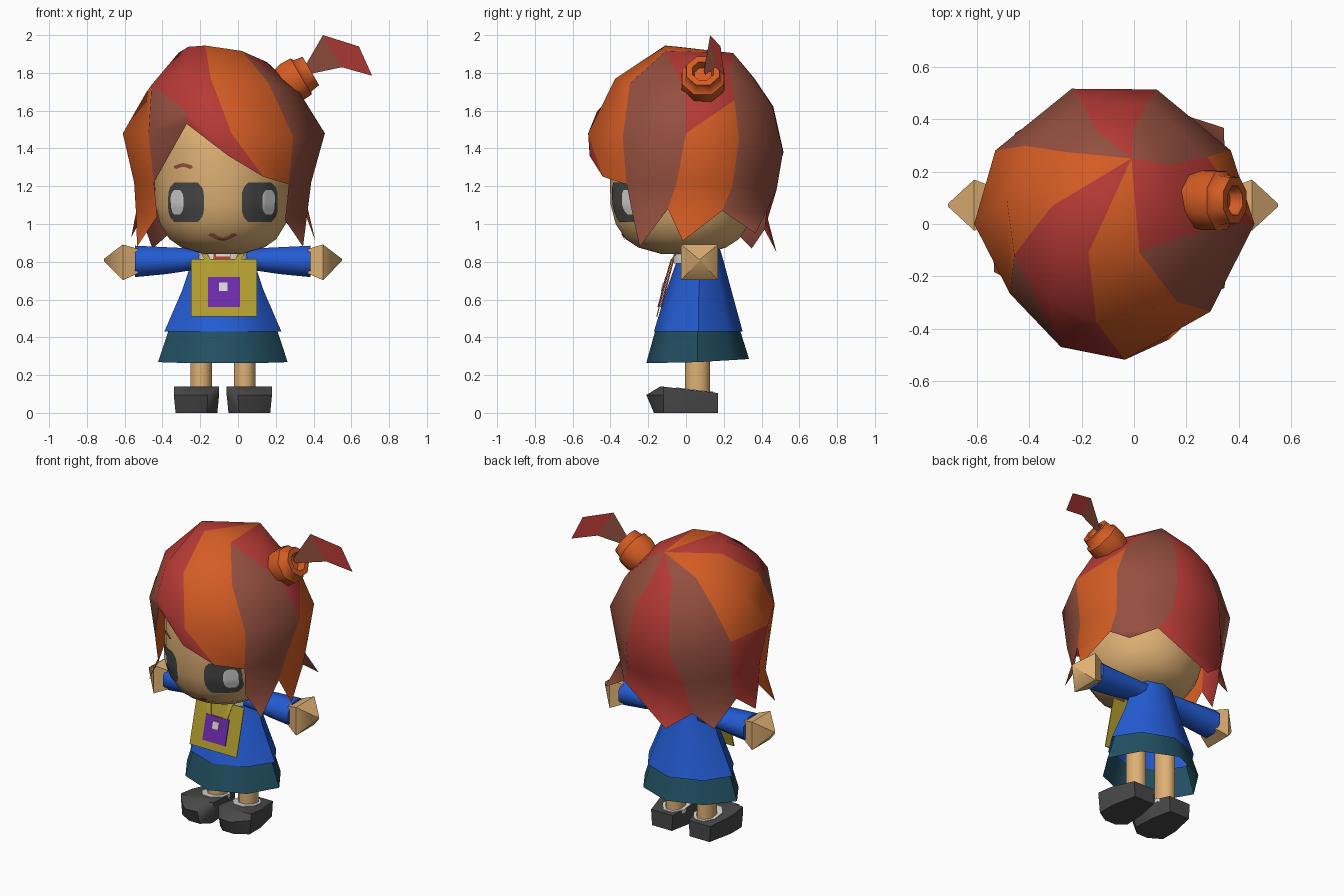
import bpy, math
from mathutils import Vector
from mathutils.bvhtree import BVHTree

if "Cube" in bpy.data.objects:
    bpy.data.objects.remove(bpy.data.objects["Cube"])

CX = -0.08  # body centre line


def lin(c):
    return tuple((v / 255 / 12.92) if v < 11 else ((v / 255 + 0.055) / 1.055) ** 2.4 for v in c) + (1,)


MATS = {}
for mat_name, rgb in dict(orange=(212, 92, 36), red=(182, 58, 53), brown=(148, 79, 63), skin=(222, 176, 116),
                          blue=(36, 92, 212), teal=(34, 80, 98), mustard=(178, 158, 48),
                          purple=(110, 44, 172), charcoal=(72, 72, 72), white=(215, 215, 215)).items():
    MATS[mat_name] = bpy.data.materials.new(mat_name)
    MATS[mat_name].diffuse_color = lin(rgb)


def make(name, verts, faces, mats, idx=None, angle=60):
    me = bpy.data.meshes.new(name)
    me.from_pydata([tuple(v) for v in verts], [], faces)
    for m in mats:
        me.materials.append(MATS[m])
    if idx:
        for p, i in zip(me.polygons, idx):
            p.material_index = i
    ob = bpy.data.objects.new(name, me)
    bpy.context.collection.objects.link(ob)
    bpy.ops.object.select_all(action='DESELECT')
    ob.select_set(True)
    bpy.context.view_layer.objects.active = ob
    bpy.ops.object.mode_set(mode='EDIT')
    bpy.ops.mesh.select_all(action='SELECT')
    bpy.ops.mesh.normals_make_consistent(inside=False)
    bpy.ops.object.mode_set(mode='OBJECT')
    bpy.ops.object.shade_smooth_by_angle(angle=math.radians(angle))
    return ob


def loft(name, rings, mat, caps=(True, True), angle=60):
    n = len(rings[0])
    verts = [p for r in rings for p in r]
    faces = [(i * n + j, i * n + (j + 1) % n, (i + 1) * n + (j + 1) % n, (i + 1) * n + j)
             for i in range(len(rings) - 1) for j in range(n)]
    if caps[0]:
        faces.append(tuple(range(n)))
    if caps[1]:
        faces.append(tuple(range(len(verts) - n, len(verts))))
    return make(name, verts, faces, [mat], angle=angle)


def ring(c, axis, ra, rb, n, phase=0.5, diag=1.0):
    """Ellipse of n points around an axis; diag shrinks every second point."""
    w = Vector(axis).normalized()
    u = Vector((1, 0, 0)) if abs(w.z) > 0.9 else w.cross(Vector((0, 0, 1))).normalized()
    v = w.cross(u)
    return [Vector(c) + (u * ra * math.cos(a) + v * rb * math.sin(a)) * k
            for a, k in (((j + phase) * 2 * math.pi / n, diag if j % 2 else 1) for j in range(n))]


UP = (0, 0, 1)

# head
head = loft("head", [ring((CX, -0.02, z), UP, r, r * 1.06, 24) for z, r in
            ((0.84, 0.10), (0.875, 0.22), (0.92, 0.285), (1.0, 0.335), (1.1, 0.36), (1.22, 0.365),
             (1.4, 0.365), (1.53, 0.34), (1.65, 0.25), (1.73, 0.1))], "skin")
skull = BVHTree.FromPolygons([v.co for v in head.data.vertices], [p.vertices[:] for p in head.data.polygons])


def decal(name, cx, cz, w, h, mat, bend=0.0, lift=0.006, cut=0.35, n=8):
    """Thin patch wrapped on the face."""
    verts = []
    for i in range(n + 1):
        v = i / n * 2 - 1
        for j in range(n + 1):
            u = j / n * 2 - 1
            x, z = cx + u * w / 2 * (1 - cut * v ** 4), cz + v * h / 2 + bend * u * u
            hit = skull.ray_cast(Vector((x, -2, z)), Vector((0, 1, 0)))[0]
            verts.append((x, hit.y - lift, z))
    k = n + 1
    make(name, verts, [(i * k + j, i * k + j + 1, i * k + k + j + 1, i * k + k + j)
                       for i in range(n) for j in range(n)], [mat])


# face details
for s, side in ((-1, "left"), (1, "right")):
    decal(side + "_eye", CX + s * 0.195, 1.115, 0.19, 0.21, "charcoal")
    decal(side + "_eye_shine", CX + s * 0.243, 1.115, 0.068, 0.13, "white", lift=0.012, cut=0.55)
    decal(side + "_eyebrow", CX + s * 0.21, 1.312, 0.10, 0.02, "brown", bend=-0.01)
decal("mouth", CX, 0.92, 0.15, 0.018, "brown", bend=0.022)

# hair: ten strands swirling from the crown
AZ = (5, 48, 90, 122, 162, 197, 238, 270, 304, 337)
AZ_D = (26, 48, 84, 120, 160, 206, 240, 270, 304, 337)
AZ_E = (26, 50, 78, 114, 150, 212, 246, 270, 304, 337)


def hair_ring(cy, rx, ry, zf, zb, swirl):
    pts = []
    for a in AZ:
        t = math.radians(a)
        f = (1 + math.cos(t)) / 2
        t -= math.radians(swirl) * f
        pts.append(Vector((CX + rx * math.sin(t), cy - ry * math.cos(t), zb + (zf - zb) * f)))
    return pts


def hair_row(az, radii, heights):
    return [Vector((CX + r * math.sin(math.radians(a)), -r * math.cos(math.radians(a)), z))
            for a, r, z in zip(az, radii, heights)]


rows = [hair_ring(0.12, 0.24, 0.25, 1.945, 1.77, 28), hair_ring(0.05, 0.41, 0.43, 1.77, 1.62, 14),
        hair_row(AZ, [0.52, 0.50, 0.54, 0.53, 0.54, 0.54, 0.53, 0.53, 0.475, 0.51],
                 [1.48, 1.46, 1.48, 1.45, 1.38, 1.38, 1.45, 1.48, 1.48, 1.60]),
        hair_row(AZ_D, [0.49, 0.47, 0.47, 0.49, 0.51, 0.51, 0.49, 0.47, 0.44, 0.49],
                 [1.25, 1.21, 1.22, 1.2, 1.18, 1.18, 1.2, 1.22, 1.22, 1.53]),
        hair_row(AZ_E, [0.5, 0.43, 0.46, 0.47, 0.49, 0.49, 0.47, 0.46, 0.42, 0.5],
                 [1.3, 1.02, 1.08, 1.07, 1.06, 0.97, 1.03, 1.06, 1.04, 1.5])]
COLOURS = ("ORRBRBOORR", "OBRBRBOORR", "OBOBRBOOBR", "OBOBRBROBR", "OBOBRBROBR")
# loose tips: strand -> azimuth, height, radius
TIPS = {1: (60, 0.88, 0.49), 2: (88, 0.91, 0.49), 3: (131, 0.95, 0.56), 4: (192, 0.85, 0.49),
        5: (227, 0.87, 0.51), 6: (262, 0.93, 0.49), 7: (292, 0.88, 0.49)}
# cells cut in two colours along a diagonal: (row, strand) -> corner triples
FALL, RISE = ((0, 1, 2), (0, 2, 3)), ((0, 1, 3), (1, 2, 3))
SPLIT = {(1, 1): (FALL, "BR"), (2, 8): (FALL, "BR"), (2, 2): (RISE, "RO")}
verts = [Vector((-0.01, 0.25, 1.905))] + [p for r in rows for p in r]
fringe = len(verts)
verts.append(Vector((-0.05, -0.51, 1.36)))
faces, cols = [], []
for j in range(10):
    k = (j + 1) % 10
    for i in range(5):
        lo, hi = 1 + i * 10, 1 + (i - 1) * 10
        quad = (hi + j, lo + j, lo + k, hi + k)
        if i == 0:
            new = [(0, lo + j, lo + k)]
        elif (i, j) in SPLIT:
            tris, cc = SPLIT[i, j]
            faces += [tuple(quad[q] for q in t) for t in tris]
            cols += list(cc)
            continue
        elif (i, j) == (3, 9):
            new = [(hi + j, lo + j, fringe), (hi + j, fringe, hi + k), (hi + k, fringe, lo + k)]
        elif i < 4:
            new = [quad]
        elif j in TIPS:
            a, z, r = TIPS[j]
            a = math.radians(a)
            verts.append(Vector((CX + r * math.sin(a), -r * math.cos(a), z)))
            new = [quad, (lo + j, len(verts) - 1, lo + k)]
        else:
            continue
        faces += new
        cols += [COLOURS[i][j]] * len(new)
used = sorted({v for f in faces for v in f})
remap = {v: i for i, v in enumerate(used)}
make("hair", [verts[v] for v in used], [tuple(remap[v] for v in f) for f in faces],
     ["orange", "red", "brown"], ["ORB".index(c) for c in cols])

# hair bun with a ribbon-like tuft
ax = Vector((0.86, 0, 0.5)).normalized()
base = Vector((0.23, 0.09, 1.72))
loft("hair_bun", [ring(base + ax * d, ax, r, r, 8) for d, r in
                  ((0, 0.105), (0.06, 0.123), (0.12, 0.12), (0.13, 0.103), (0.18, 0.094), (0.18, 0.06), (0.13, 0.05))],
     "orange", angle=50)
tuft = [(x, 0.09 + (x - 0.32) * 0.29, z) for x, z in
        ((0.34, 1.81), (0.45, 2.0), (0.55, 1.83), (0.64, 1.94), (0.71, 1.785), (0.36, 1.79))]
make("hair_tuft", tuft, [(0, 5, 2, 1), (1, 2, 4, 3)], ["brown", "red"], [0, 1])

# clothes
loft("tunic", [ring((CX, y, z), UP, rx, ry, 8, 0, 0.95) for z, y, rx, ry in
               ((0.43, 0.065, 0.31, 0.235), (0.65, 0.068, 0.215, 0.172), (0.80, 0.075, 0.165, 0.125),
                (0.885, 0.085, 0.14, 0.09))], "blue", (False, True))
skirt_low = ring((CX, 0.062, 0.265), UP, 0.343, 0.272, 8, 0, 0.94)
for p in skirt_low:
    p.z += max(0, p.y) * 0.06
loft("skirt", [skirt_low, ring((CX, 0.062, 0.445), UP, 0.285, 0.222, 8, 0, 0.94)], "teal", (False, False))
loft("collar", [ring((CX, 0.03, z), UP, r, r * 0.72, 12) for z, r in ((0.79, 0.14), (0.83, 0.14), (0.87, 0.125))],
     "white", (False, False))
loft("neck", [ring((CX, 0.05, z), UP, 0.08, 0.08, 8) for z in (0.8, 0.95)], "skin")

# sleeves, hands, legs, socks, shoes
X = (1, 0, 0)
SHOE = ((-0.08, 0.17), (0.08, 0.17), (0.12, 0.0), (0.12, -0.12), (0.03, -0.21), (-0.06, -0.205), (-0.12, -0.12), (-0.11, 0.03))


def shoe_top(y):
    return 0.14 - (y + 0.13) * 0.117


for s, side in ((-1, "left"), (1, "right")):
    loft(side + "_sleeve", [ring((CX + s * x, 0.075, z), X, ry, rz, 8) for x, z, ry, rz in
                            ((0.04, 0.81, 0.085, 0.065), (0.16, 0.813, 0.09, 0.062), (0.30, 0.806, 0.095, 0.077),
                             (0.465, 0.802, 0.10, 0.09))], "blue")
    loft(side + "_hand", [ring((CX + s * x, 0.072, z), X, r, r * 0.97, 4) for x, z, r in
                          ((0.45, 0.803, 0.095), (0.53, 0.797, 0.138), (0.63, 0.81, 0.008))], "skin", angle=50)
    lx = CX + s * 0.115
    loft(side + "_leg", [ring((lx, 0.06, z), UP, 0.062, 0.072, 8) for z in (0.08, 0.5)], "skin")
    cuff = [ring((lx, 0.045, 0), UP, 0.085, 0.105, 8) for _ in range(2)]
    for r, up in zip(cuff, (-0.02, 0.004)):
        for p in r:
            p.z = shoe_top(p.y) + up
    loft(side + "_sock", cuff, "white")
    sole = [(CX + s * (0.14 + x * 0.92), max(y, -0.17), 0) for x, y in SHOE]
    middle = [(CX + s * (0.14 + x), y, 0.095) for x, y in SHOE]
    upper = [(CX + s * (0.14 + x), max(y, -0.135), shoe_top(max(y, -0.135))) for x, y in SHOE]
    loft(side + "_shoe", [sole, middle, upper], "charcoal", angle=45)


def chest_plate(name, x0, x1, z0, z1, gap, mat, t=0.006):
    """Thin plate leaning along the chest slope."""
    def y(z):
        return -0.14 + (z - 0.51) * 0.26 - gap
    loft(name, [[(x0, y(z0) + d, z0), (x1, y(z0) + d, z0), (x1, y(z1) + d, z1), (x0, y(z1) + d, z1)]
                for d in (0, t)], mat)


# satchel on the chest with emblem patch, straps and scarf
chest_plate("scarf", -0.13, -0.04, 0.56, 0.84, 0.010, "red", 0.009)
chest_plate("satchel", -0.25, 0.10, 0.51, 0.815, 0.018, "mustard")
chest_plate("satchel_patch", -0.16, 0.01, 0.56, 0.72, 0.024, "purple")
chest_plate("patch_dot", -0.10, -0.055, 0.645, 0.69, 0.029, "white")
for s, side in ((-1, "left"), (1, "right")):
    loft(side + "_strap", [[(CX + s * (x + w), y + d, z) for w, d in ((-0.016, 0), (0.016, 0), (0.016, 0.008), (-0.016, 0.008))]
                           for x, y, z in ((0.06, -0.108, 0.72), (0.08, -0.082, 0.81), (0.12, -0.025, 0.88))], "mustard")

for m in bpy.data.materials:
    if m.users and not m.is_grease_pencil:
        m.use_nodes = True
        m.node_tree.nodes["Principled BSDF"].inputs["Base Color"].default_value = m.diffuse_color
